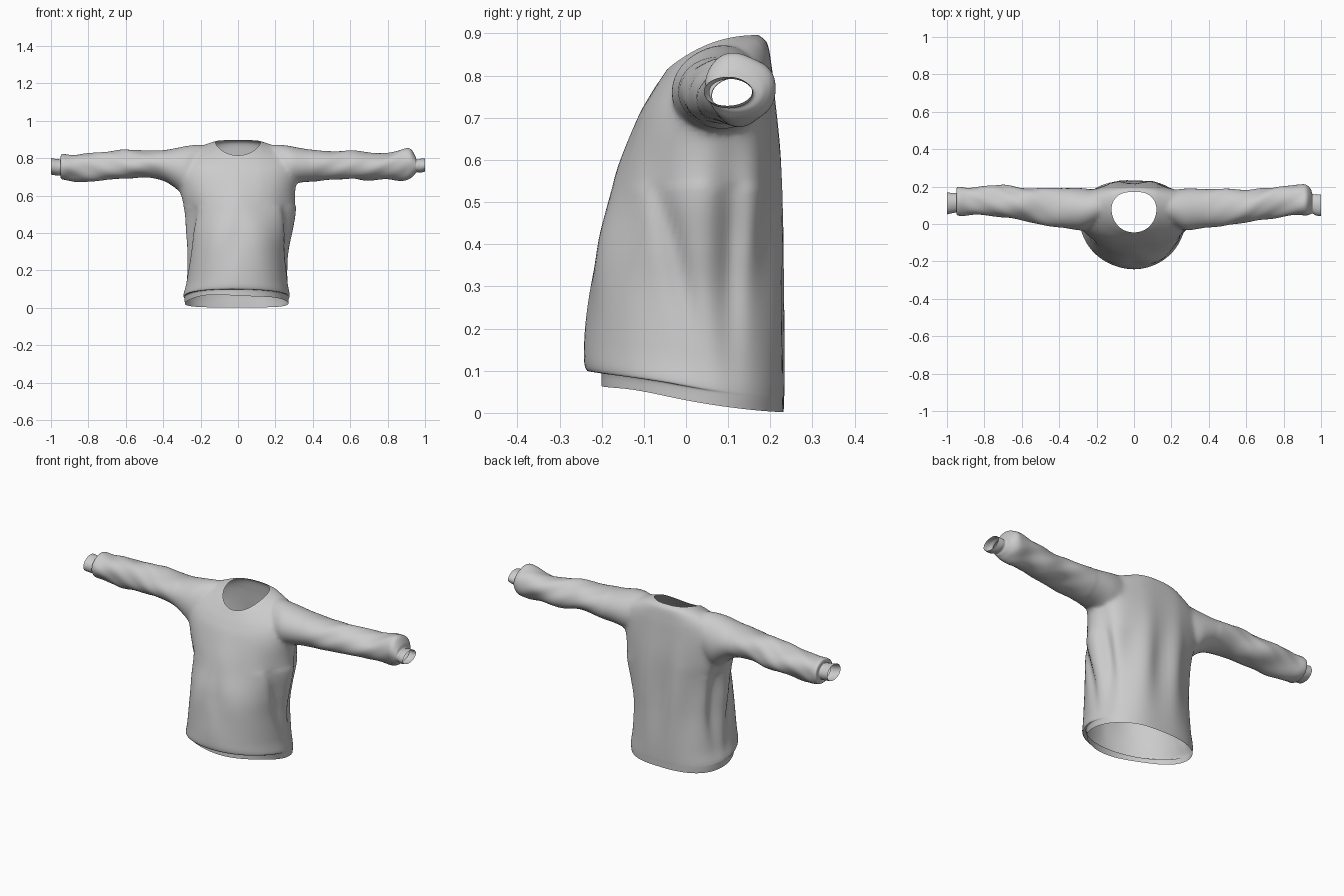
import bpy, bmesh, math
from math import sin, cos, pi, exp

if "Cube" in bpy.data.objects:
    bpy.data.objects.remove(bpy.data.objects["Cube"])


def spline(rows, u):
    """Catmull-Rom blend through profile rows, u in 0..1."""
    f = u * (len(rows) - 1)
    i = min(int(f), len(rows) - 2)
    t = f - i
    p = [rows[min(max(i + k, 0), len(rows) - 1)] for k in (-1, 0, 1, 2)]
    return [0.5 * (2 * b + (c - a) * t + (2 * a - 5 * b + 4 * c - d) * t * t
                   + (3 * b - a - 3 * c + d) * t ** 3) for a, b, c, d in zip(*p)]


def loft(name, rows, point, around, along):
    """Closed tube through rows; the two end caps are single n-gons."""
    bm = bmesh.new()
    rings = []
    for j in range(along + 1):
        r = spline(rows, j / along)
        rings.append([bm.verts.new(point(r, 2 * pi * i / around)) for i in range(around)])
    for a, b in zip(rings, rings[1:]):
        for i in range(around):
            k = (i + 1) % around
            bm.faces.new((a[i], a[k], b[k], b[i]))
    bm.faces.new(rings[0][::-1])
    bm.faces.new(rings[-1])
    bmesh.ops.recalc_face_normals(bm, faces=bm.faces)
    me = bpy.data.meshes.new(name)
    bm.to_mesh(me)
    bm.free()
    ob = bpy.data.objects.new(name, me)
    bpy.context.collection.objects.link(ob)
    return ob


def bump(v, centre, width):
    return exp(-((v - centre) / width) ** 2)


def ramp(v, start, end):
    return min(1, max(0, (v - start) / (end - start)))


# Torso rings: front y, front z, back y, back z, left and right half widths
TORSO = [
    (-.200, .072, .232, .002, .285, .270), (-.203, .104, .233, .030, .288, .273),
    (-.236, .104, .234, .055, .292, .277), (-.240, .170, .235, .130, .277, .267),
    (-.230, .300, .235, .280, .266, .264), (-.210, .400, .235, .400, .270, .282),
    (-.180, .500, .232, .520, .280, .303), (-.153, .600, .226, .620, .308, .306),
    (-.115, .700, .213, .740, .325, .320), (-.085, .755, .204, .820, .290, .290),
    (-.060, .793, .193, .876, .190, .190), (-.045, .815, .172, .896, .120, .120)]


def torso_point(r, a):
    fy, fz, by, bz, wl, wr = r
    c, s = cos(a), sin(a)
    mid = fy + (by - fy) * .58
    y = mid + s * ((by - mid) if s > 0 else (mid - fy))
    power = .75 if s > 0 else .95
    x = math.copysign(abs(c) ** power, c) * (wr if c > 0 else wl)
    t = ramp(y, fy, by)
    z = fz + (bz - fz) * (1 - (1 - t) ** (1.5 + .7 * ramp(fz, .68, .78)))
    # draped folds: side grooves, long back pleats, slanted front ripples
    mask = bump(z, .42, .24)
    x *= 1 - .11 * mask * bump(y, .11, .035) + .03 * mask * bump(y, .03, .04)
    x *= 1 - .08 * mask * bump(y, -.06 + .25 * (.5 - z), .03)
    if s > 0:
        y -= .010 * mask * s * (1 + sin(34 * x + 3 * z))
    else:
        y += .006 * mask * s * sin(22 * abs(x) + 14 * z)
        z += .010 * s * sin(11 * x + 1) * bump(z, .06, .03)
    return x, y, z


# Sleeve rings: distance from centre, low y, high y, low z, high z
LEFT = [
    (.14, .05, .14, .76, .855), (.20, .00, .178, .63, .874), (.27, -.035, .193, .59, .868),
    (.33, -.03, .194, .635, .856), (.40, -.018, .192, .680, .844), (.50, .00, .192, .697, .842),
    (.60, .02, .197, .690, .840), (.70, .035, .203, .682, .835), (.80, .045, .200, .677, .828),
    (.88, .048, .198, .680, .818), (.935, .046, .200, .685, .822), (.948, .052, .192, .695, .812),
    (.946, .062, .168, .708, .795), (.965, .060, .166, .706, .795), (1.0, .052, .168, .712, .800)]
RIGHT = [
    (.14, .05, .14, .76, .855), (.20, .00, .178, .66, .874), (.27, -.035, .191, .655, .868),
    (.33, -.03, .191, .668, .856), (.40, -.018, .187, .675, .846), (.50, -.008, .184, .685, .838),
    (.60, .005, .184, .690, .835), (.70, .030, .192, .678, .832), (.80, .040, .202, .690, .828),
    (.88, .045, .212, .685, .848), (.92, .045, .208, .692, .850), (.945, .052, .185, .712, .818),
    (.955, .055, .160, .724, .793), (.975, .045, .158, .722, .797), (1.0, .042, .156, .728, .797)]


def sleeve_point(side):
    def point(r, a):
        d, y0, y1, z0, z1 = r
        fade = ramp(d, .34, .6) * (1 - .8 * ramp(d, .90, .95))
        k = 1 + fade * (.045 * sin(3 * a + side * 15 * d) + .035 * sin(2 * a - 24 * d)
                        + .02 * sin(5 * a + 40 * d))
        return (side * d, (y0 + y1) / 2 + cos(a) * k * (y1 - y0) / 2,
                (z0 + z1) / 2 + sin(a) * k * (z1 - z0) / 2)
    return point


sweater = loft("sweater", TORSO, torso_point, 96, 88)
sleeves = [loft("left_sleeve", LEFT, sleeve_point(-1), 56, 98),
           loft("right_sleeve", RIGHT, sleeve_point(1), 56, 98)]

# Weld sleeves to torso
bpy.context.view_layer.objects.active = sweater
for sleeve in sleeves:
    mod = sweater.modifiers.new("join_sleeve", 'BOOLEAN')
    mod.operation, mod.solver, mod.object = 'UNION', 'EXACT', sleeve
    bpy.ops.object.modifier_apply(modifier=mod.name)
    bpy.data.objects.remove(sleeve)

# Open the neck, hem and cuffs, then soften the armhole seams
bm = bmesh.new()
bm.from_mesh(sweater.data)
caps = [f for f in bm.faces if len(f.verts) > 20]
bmesh.ops.delete(bm, geom=caps, context='FACES')
bmesh.ops.remove_doubles(bm, verts=bm.verts, dist=.0008)
seam = [v for v in bm.verts if .13 < abs(v.co.x) < .40 and v.co.z > .54 and not v.is_boundary]
for _ in range(12):
    bmesh.ops.smooth_vert(bm, verts=seam, factor=.5,
                          use_axis_x=True, use_axis_y=True, use_axis_z=True)
for f in bm.faces:
    f.smooth = True
bm.to_mesh(sweater.data)
bm.free()
